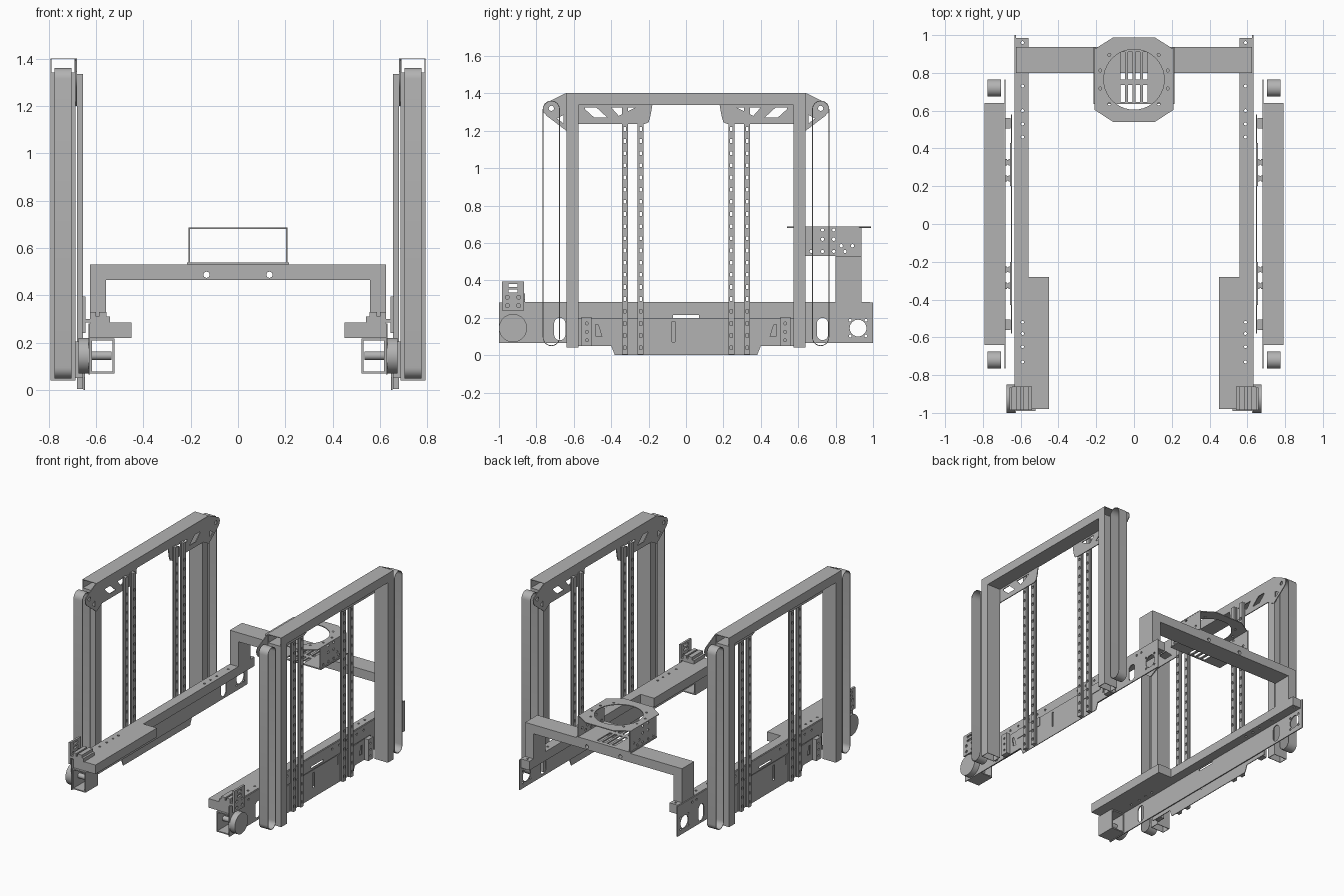
import bpy, bmesh, math

cube = bpy.data.objects.get("Cube")
if cube:
    bpy.data.objects.remove(cube, do_unlink=True)

metal = bpy.data.materials.new("plain grey metal")
metal.use_nodes = True
GREY = (0.45, 0.45, 0.45, 1)
metal.diffuse_color = GREY
metal.node_tree.nodes["Principled BSDF"].inputs["Base Color"].default_value = GREY


def rect(u0, u1, v0, v1):
    return [(u0, v0), (u1, v0), (u1, v1), (u0, v1)]


def circle(u, v, r, n=24):
    return [(u + r * math.cos(2 * math.pi * i / n), v + r * math.sin(2 * math.pi * i / n)) for i in range(n)]


def pill(u, v0, v1, r, n=12):
    """Vertical slot outline with round ends centred at v0 and v1."""
    top = [(u + r * math.cos(math.pi * i / n), v1 + r * math.sin(math.pi * i / n)) for i in range(n + 1)]
    low = [(u - r * math.cos(math.pi * i / n), v0 - r * math.sin(math.pi * i / n)) for i in range(n + 1)]
    return top + low


def dots(points, r=0.008):
    return [circle(u, v, r, 10) for u, v in points]


def flip(loop):
    return [(-u, v) for u, v in reversed(loop)]


def both(loops):
    return loops + [flip(l) for l in loops]


def extrude(name, axis, a, b, outline, holes=(), mirror=True):
    """Extrude an outline with holes along an axis from a to b."""
    curve = bpy.data.curves.new(name, "CURVE")
    curve.dimensions = "2D"
    curve.fill_mode = "BOTH"
    curve.extrude = (b - a) / 2
    for loop in [outline, *holes]:
        spline = curve.splines.new("POLY")
        spline.points.add(len(loop) - 1)
        for point, (u, v) in zip(spline.points, loop):
            point.co = (u, v, 0, 1)
        spline.use_cyclic_u = True
    temp = bpy.data.objects.new(name + "_curve", curve)
    bpy.context.scene.collection.objects.link(temp)
    graph = bpy.context.evaluated_depsgraph_get()
    mesh = bpy.data.meshes.new_from_object(temp.evaluated_get(graph))
    bpy.data.objects.remove(temp, do_unlink=True)
    bpy.data.curves.remove(curve)
    bm = bmesh.new()
    bm.from_mesh(mesh)
    for vert in bm.verts:
        u, v, w = vert.co
        w += (a + b) / 2
        vert.co = {"x": (w, u, v), "y": (u, w, v), "z": (u, v, w)}[axis]
    bmesh.ops.remove_doubles(bm, verts=bm.verts, dist=1e-5)
    bmesh.ops.recalc_face_normals(bm, faces=bm.faces)
    bm.to_mesh(mesh)
    bm.free()
    mesh.name = name
    mesh.materials.clear()
    mesh.materials.append(metal)
    obj = bpy.data.objects.new(name, mesh)
    bpy.context.scene.collection.objects.link(obj)
    if mirror:
        obj.modifiers.new("other_side", "MIRROR")
    bpy.ops.object.select_all(action="DESELECT")
    obj.select_set(True)
    bpy.context.view_layer.objects.active = obj
    bpy.ops.object.shade_smooth_by_angle(angle=math.radians(35))
    return obj


# Long chassis side plates
plate_holes = [pill(-0.675, 0.08 + 0.03, 0.17, 0.03), pill(0.73, 0.11, 0.17, 0.03),
               circle(0.92, 0.145, 0.045), rect(-0.07, 0.07, 0.2, 0.215)]
plate_holes += dots([(0.92 + i * 0.042, 0.145 + j * 0.042) for i in (-1, 1) for j in (-1, 1)])
plate_holes += dots([(s * y, 0.25) for y in (0.17, 0.25, 0.34, 0.45, 0.53, 0.78, 0.83) for s in (-1, 1)])
extrude("chassis_side_plate", "x", 0.625, 0.632, rect(-1, 1, 0.065, 0.282), plate_holes)

# Rail beams, wide at the front
extrude("rail_beam", "z", 0.22, 0.285,
        [(0.45, -0.98), (0.625, -0.98), (0.625, 0.985), (0.558, 0.985), (0.558, -0.28), (0.45, -0.28)],
        dots([(0.59, y) for y in (-0.73, -0.65, -0.58, -0.52, 0.46, 0.53, 0.6, 0.73, 0.96)]))

# Rear portal
extrude("rear_upright", "z", 0.285, 0.465, rect(0.558, 0.625, 0.8, 0.938))
extrude("rear_cross_beam", "y", 0.8, 0.938, rect(-0.625, 0.625, 0.465, 0.53),
        [circle(s * 0.133, 0.487, 0.013) for s in (-1, 1)], mirror=False)

# Turret mount on the portal
slots = [rect(x - 0.012, x + 0.012, y0, y1)
         for x in (-0.06, -0.02, 0.02, 0.06) for y0, y1 in ((0.645, 0.735), (0.765, 0.91))]
extrude("mount_base", "z", 0.53, 0.538, rect(-0.215, 0.215, 0.635, 0.938), slots, mirror=False)
extrude("mount_side", "x", 0.203, 0.209, rect(0.635, 0.938, 0.535, 0.684),
        dots([(0.67 + i * 0.06, 0.555) for i in range(4)]
             + [(y, z) for y in (0.73, 0.79) for z in (0.62, 0.67)] + [(0.83, 0.585), (0.89, 0.585)], 0.009))
ring = [(0.11, 0.54), (0.21, 0.605), (0.21, 0.925), (0.11, 0.988)]
ring += [(-u, v) for u, v in reversed(ring)]
extrude("mount_ring", "z", 0.681, 0.687, ring,
        [circle(0, 0.765, 0.16, 40)]
        + dots([(0.185 * math.cos(a), 0.765 + 0.185 * math.sin(a))
                for a in (math.pi / 12 * k for k in (-3, -1, 1, 3, 9, 11, 13, 15))]), mirror=False)

# Tall side frames: hollow top tube and posts
extrude("frame_top_tube", "y", -0.64, 0.64, rect(0.686, 0.792, 1.337, 1.402),
        [rect(0.69, 0.788, 1.341, 1.398)])
for side, s in (("front", -1), ("rear", 1)):
    y0, y1 = sorted((s * 0.575, s * 0.64))
    extrude(side + "_post", "z", 0.04, 1.337, rect(0.686, 0.792, y0, y1),
            [rect(0.69, 0.788, y0 + 0.004, y1 - 0.004)])
    # Belt loops and their feet
    c = s * 0.72
    extrude(side + "_belt", "x", 0.703, 0.775, pill(c, 0.095, 1.315, 0.046), [pill(c, 0.095, 1.315, 0.042)])
    f0, f1 = sorted((s * 0.505, s * 0.56))
    extrude(side + "_post_foot", "x", 0.655, 0.686, rect(f0, f1, 0.05, 0.205),
            dots([(s * 0.53, z) for z in (0.08, 0.125, 0.17)]))

# Top gusset plate with truss cutouts
half = [(0.18, 1.337), (0.19, 1.28), (0.2, 1.245), (0.225, 1.235), (0.575, 1.235), (0.64, 1.2), (0.745, 1.28),
        (0.762, 1.3), (0.765, 1.325), (0.755, 1.345), (0.64, 1.402)]
gusset = half + [(-u, v) for u, v in reversed(half)]
cuts = both([[(0.42, 1.27), (0.48, 1.325), (0.54, 1.325), (0.54, 1.315), (0.49, 1.27)],
             [(0.27, 1.325), (0.4, 1.325), (0.36, 1.28)],
             [(0.655, 1.24), (0.69, 1.265), (0.655, 1.285)],
             circle(0.72, 1.32, 0.014)])
extrude("top_gusset", "x", 0.68, 0.686, gusset, cuts)

# Perforated vertical lift rails
for i, y in enumerate((-0.327, -0.242, 0.242, 0.327)):
    holes = [rect(y - 0.007, y + 0.007, z - 0.01, z + 0.01) for z in (0.04 + 0.065 * k for k in range(19))]
    for layer, a, b, w in (("outer", 0.673, 0.68, 0.016), ("core", 0.664, 0.673, 0.011), ("inner", 0.655, 0.664, 0.016)):
        extrude(f"lift_rail_{layer}_{i + 1}", "x", a, b, rect(y - w, y + w, 0.004, 1.335), holes)

# Lower rail plate and clamps
low = [(0.38, 0), (0.4, 0.05), (0.58, 0.05), (0.58, 0.2)]
outline = low + [(-u, v) for u, v in reversed(low)]
extrude("lower_plate", "x", 0.647, 0.652, outline,
        both([[(0.45, 0.1), (0.48, 0.1), (0.485, 0.165), (0.47, 0.165)]]) + [rect(-0.075, -0.058, 0.07, 0.18)])
for side, s in (("front", -1), ("rear", 1)):
    y0, y1 = sorted((s * 0.2, s * 0.43))
    extrude(side + "_rail_clamp", "x", 0.652, 0.656, rect(y0, y1, 0.135, 0.2))

# Front drive: wheel, shaft and box bracket
extrude("drive_wheel", "x", 0.632, 0.675, circle(-0.925, 0.145, 0.075, 40))
extrude("drive_shaft", "x", 0.535, 0.632, circle(-0.925, 0.145, 0.018))
extrude("drive_box", "y", -0.99, -0.85, rect(0.522, 0.625, 0.07, 0.217), [rect(0.53, 0.617, 0.078, 0.209)])

# Front sensor bracket with comb block
extrude("sensor_plate", "x", 0.645, 0.66, rect(-0.985, -0.865, 0.24, 0.395),
        [rect(-0.95, -0.9, 0.365, 0.38), rect(-0.95, -0.9, 0.335, 0.35)]
        + dots([(y, z) for y in (-0.955, -0.895) for z in (0.265, 0.31)], 0.011))
comb = [(0.54, 0.285), (0.645, 0.285), (0.645, 0.3), (0.625, 0.3), (0.625, 0.33), (0.6, 0.33), (0.6, 0.31),
        (0.588, 0.31), (0.588, 0.33), (0.555, 0.33), (0.555, 0.31), (0.54, 0.31)]
extrude("comb_block", "y", -0.985, -0.86, comb)
